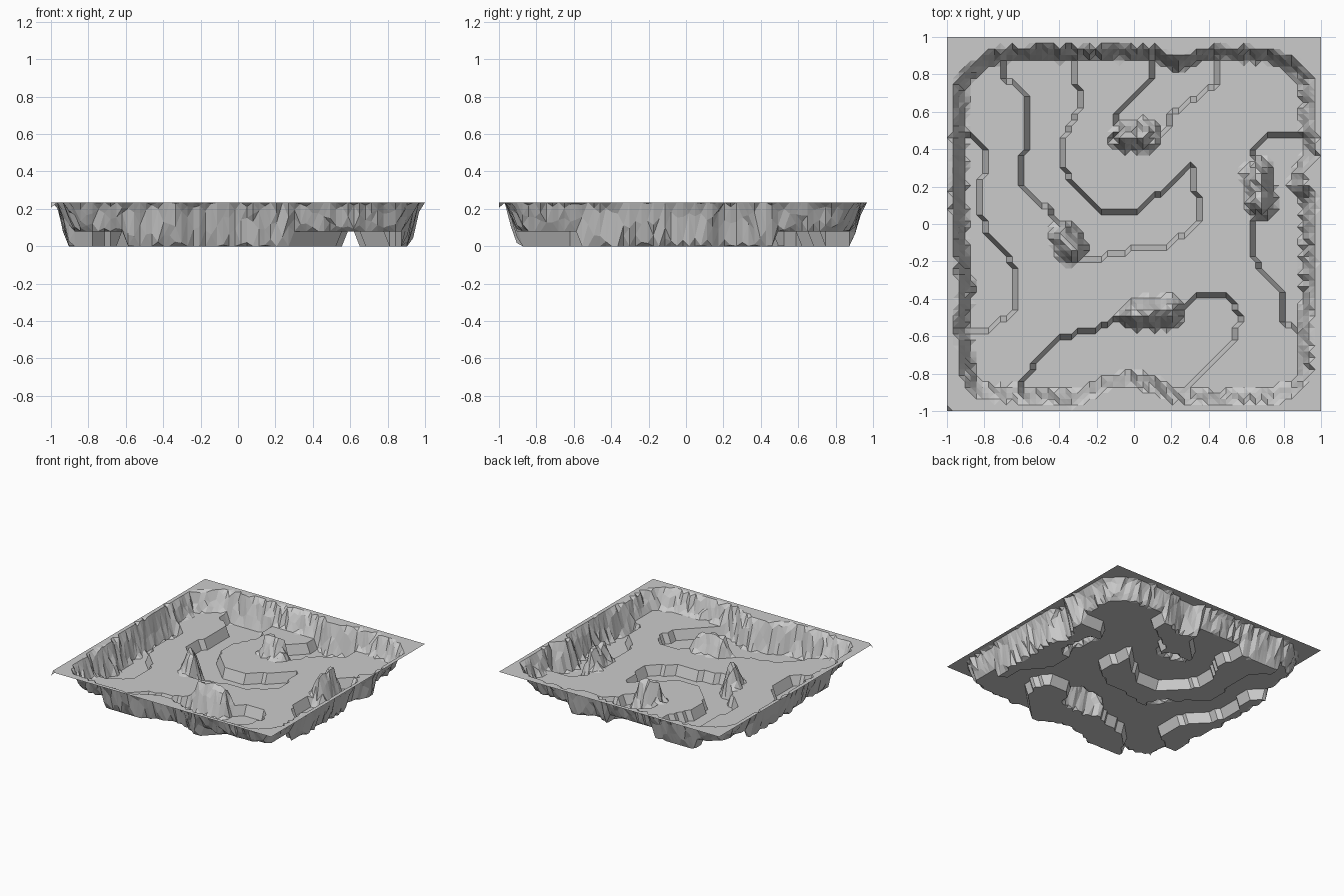
import bpy, bmesh, random
from mathutils import Vector
from mathutils.geometry import intersect_point_line

if "Cube" in bpy.data.objects:
    bpy.data.objects.remove(bpy.data.objects["Cube"])

random.seed(4)
N = 63                      # grid cells per side
RIM, FLOOR, CHANNEL = 0.235, 0.08, 0.0

# Outline of the rim wall (middle of the slope)
basin = [(-.93, .75), (-.8, .88), (-.66, .91), (.08, .915), (.25, .86), (.43, .92),
         (.73, .9), (.84, .85), (.92, .77), (.93, .5), (.95, .38), (.88, .28),
         (.86, .21), (.93, .14), (.93, -.4), (.9, -.57), (.92, -.78), (.86, -.87),
         (.73, -.92), (.46, -.93), (.2, -.91), (.09, -.85), (-.05, -.82),
         (-.18, -.86), (-.32, -.93), (-.6, -.91), (-.84, -.89), (-.89, -.79),
         (-.92, -.54), (-.89, -.33), (-.92, -.2), (-.94, .13)]

# Sunken channels in the floor
channels = [
    # curved channel from the back wall to the middle
    [(-.69, 1), (-.69, .78), (-.56, .69), (-.56, .45), (-.6, .37), (-.6, .21),
     (-.45, .07), (-.37, -.09), (-.29, -.2), (-.21, -.2), (-.1, -.15), (.19, -.12),
     (.34, .01), (.34, .13), (.31, .33), (.17, .19), (.03, .08), (-.18, .05),
     (-.37, .28), (-.38, .45), (-.3, .6), (-.3, .72), (-.33, 1)],
    # back wedge
    [(.1, 1), (.1, .77), (-.09, .6), (-.12, .45), (-.02, .4), (.17, .5),
     (.19, .58), (.44, .75), (.45, 1)],
    # front bay
    [(-.61, -1), (-.61, -.84), (-.4, -.61), (-.13, -.54), (-.02, -.44), (.25, -.46),
     (.35, -.38), (.51, -.38), (.57, -.49), (.54, -.62), (.3, -.85), (.3, -1)],
    # right bay
    [(1, .48), (.73, .48), (.64, .4), (.61, .24), (.65, .1), (.64, -.19),
     (.78, -.35), (.81, -.54), (1, -.6)],
    # left bay
    [(-1, .48), (-.84, .46), (-.79, .37), (-.83, .13), (-.8, -.03), (-.64, -.22),
     (-.64, -.46), (-.77, -.56), (-1, -.57)],
]

# Rock pillars: ridge start, ridge end
pillars = [((-.05, .47), (.06, .475)), ((-.38, -.06), (-.33, -.14)),
           ((.0, -.48), (.19, -.47)), ((.66, .27), (.68, .11))]


def inside(p, poly):
    hit = False
    for (ax, ay), (bx, by) in zip(poly, poly[1:] + poly[:1]):
        if (ay > p.y) != (by > p.y) and p.x < ax + (p.y - ay) * (bx - ax) / (by - ay):
            hit = not hit
    return hit


def seg_dist(p, a, b):
    a, b = Vector(a), Vector(b)
    t = max(0, min(1, intersect_point_line(p, a, b)[1]))
    return (p - a.lerp(b, t)).length


def height(p):
    jitter = random.uniform(-.012, .012)
    base = CHANNEL if any(inside(p, c) for c in channels) else FLOOR
    # rim wall, about two cells wide
    d = min(seg_dist(p, a, b) for a, b in zip(basin, basin[1:] + basin[:1]))
    d = (d if inside(p, basin) else -d) + jitter
    f = max(0, min(1, .5 - d / .06))
    # pillars
    for a, b in pillars:
        f = max(f, min(1, 1 - (seg_dist(p, a, b) + jitter - .018) / .06))
    return base + (RIM - base) * f


# Terrain sheet
mesh = bpy.data.meshes.new("canyon_terrain")
bm = bmesh.new()
bmesh.ops.create_grid(bm, x_segments=N, y_segments=N, size=1)
for v in bm.verts:
    v.co.z = height(v.co.xy)
    if v.co.x < -.999 and v.co.y < -.999:   # chipped corner
        v.co.z = .205
bmesh.ops.triangulate(bm, faces=bm.faces[:])
bm.to_mesh(mesh)
bm.free()
terrain = bpy.data.objects.new("canyon_terrain", mesh)
bpy.context.collection.objects.link(terrain)
